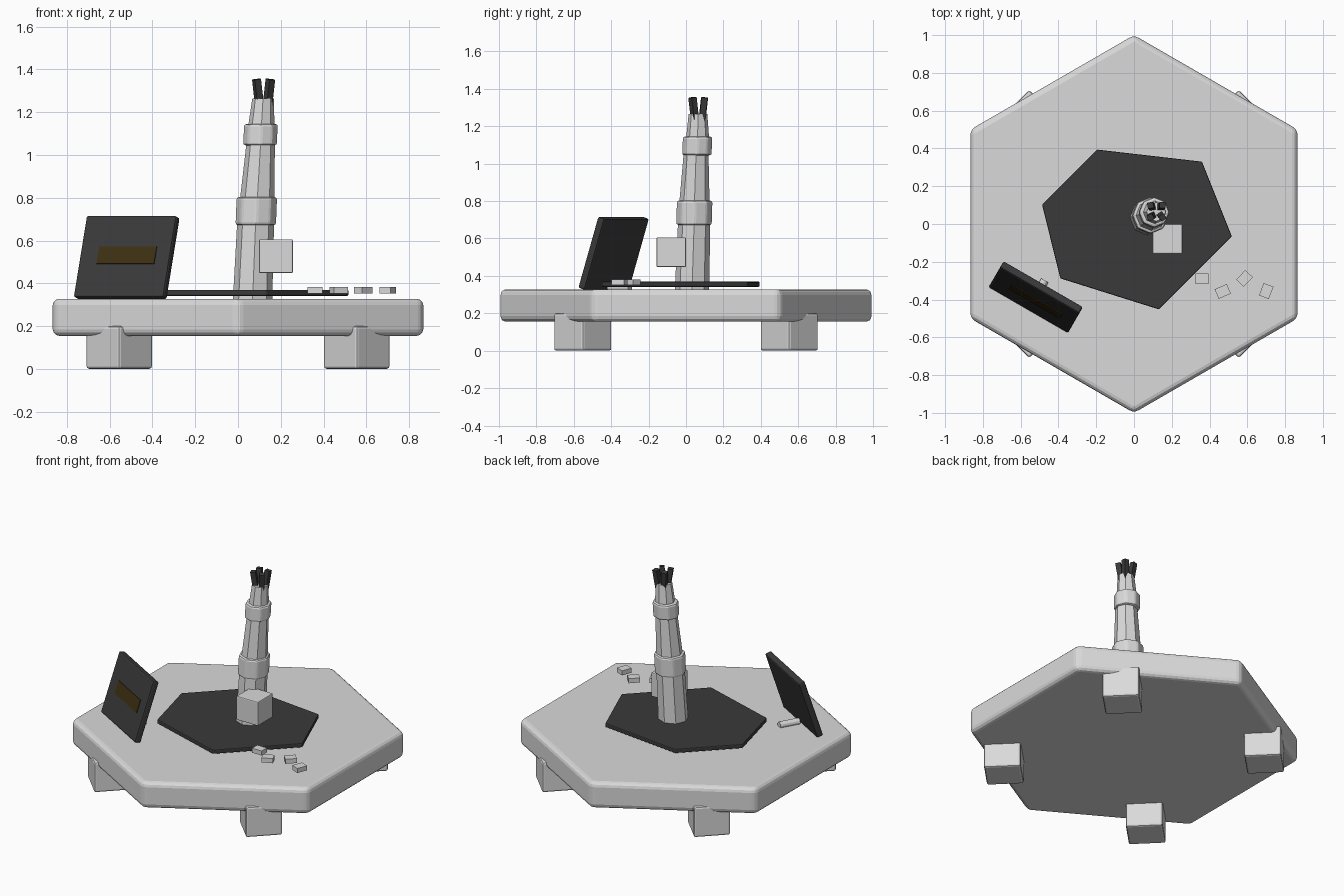
import bpy, bmesh, math
from mathutils import Matrix, Vector

if "Cube" in bpy.data.objects:
    bpy.data.objects.remove(bpy.data.objects["Cube"])


def material(name, rgb):
    m = bpy.data.materials.new(name)
    m.diffuse_color = (*rgb, 1)
    m.use_nodes = True
    m.node_tree.nodes["Principled BSDF"].inputs["Base Color"].default_value = m.diffuse_color
    return m


LIGHT = material("light_grey", (0.70, 0.70, 0.70))
DARK = material("dark_grey", (0.042, 0.042, 0.042))
AMBER = material("dark_amber", (0.048, 0.030, 0.006))


def finish(name, bm, mat, bevel=0, segments=2, matrix=None):
    bmesh.ops.recalc_face_normals(bm, faces=bm.faces[:])
    me = bpy.data.meshes.new(name)
    bm.to_mesh(me)
    bm.free()
    ob = bpy.data.objects.new(name, me)
    bpy.context.collection.objects.link(ob)
    me.materials.append(mat)
    if matrix:
        ob.matrix_world = matrix
    if bevel:
        mod = ob.modifiers.new("bevel", "BEVEL")
        mod.width, mod.segments = bevel, segments
        mod.limit_method = "ANGLE"
        mod.angle_limit = math.radians(40)
    return ob


def box(name, size, matrix, mat, bevel=0):
    bm = bmesh.new()
    bmesh.ops.create_cube(bm, size=1)
    bmesh.ops.scale(bm, vec=size, verts=bm.verts[:])
    return finish(name, bm, mat, bevel, matrix=matrix)


def prism(name, points, z0, z1, mat, bevel=0, segments=2):
    bm = bmesh.new()
    face = bm.faces.new([bm.verts.new((x, y, z0)) for x, y in points])
    ext = bmesh.ops.extrude_face_region(bm, geom=[face])
    top = [g for g in ext["geom"] if isinstance(g, bmesh.types.BMVert)]
    bmesh.ops.translate(bm, vec=(0, 0, z1 - z0), verts=top)
    return finish(name, bm, mat, bevel, segments)


def column(name, sections, mat, bevel=0, sides=8):
    """Loft of octagons, each given as x, y, z, radius."""
    bm = bmesh.new()
    rings = []
    for x, y, z, r in sections:
        rings.append([bm.verts.new((x + r * math.cos(math.tau * i / sides),
                                    y + r * math.sin(math.tau * i / sides), z))
                      for i in range(sides)])
    for a, b in zip(rings, rings[1:]):
        for i in range(sides):
            j = (i + 1) % sides
            bm.faces.new((a[i], a[j], b[j], b[i]))
    bm.faces.new(rings[0])
    bm.faces.new(rings[-1])
    return finish(name, bm, mat, bevel)


def place(x, y, z, rot_z=0, rot_x=0):
    return (Matrix.Translation((x, y, z)) @ Matrix.Rotation(rot_z, 4, "Z")
            @ Matrix.Rotation(rot_x, 4, "X"))


# Hexagonal platform
hexagon = [(math.cos(math.radians(30 + 60 * i)), math.sin(math.radians(30 + 60 * i)))
           for i in range(6)]
prism("platform", hexagon, 0.155, 0.328, LIGHT, 0.03, 3)

# Four feet turned to the diagonals
for sx, side in ((-1, "left"), (1, "right")):
    for sy, end in ((-1, "front"), (1, "back")):
        box(f"{end}_{side}_foot", (0.222, 0.222, 0.2),
            place(0.555 * sx, 0.552 * sy, 0.1, math.radians(45)), LIGHT, 0.012)

# Irregular dark deck plate
prism("deck_plate", [(-0.196, 0.394), (0.36, 0.33), (0.518, -0.066),
                     (0.132, -0.452), (-0.39, -0.288), (-0.487, 0.103)],
      0.342, 0.37, DARK, 0.006)

# Leaning column with two collars
column("column_lower", [(0.068, 0.032, 0.32, 0.092), (0.083, 0.044, 0.70, 0.086)], LIGHT)
column("lower_collar", [(0.083, 0.043, 0.672, 0.097), (0.088, 0.046, 0.803, 0.097)], LIGHT, 0.012)
column("column_middle", [(0.09, 0.045, 0.79, 0.081), (0.106, 0.054, 1.06, 0.066)], LIGHT)
column("upper_collar", [(0.103, 0.058, 1.045, 0.081), (0.107, 0.062, 1.145, 0.081)], LIGHT, 0.012)
column("column_upper", [(0.109, 0.062, 1.13, 0.062), (0.117, 0.064, 1.265, 0.05)], LIGHT)

# Four dark prongs on the tip, splaying outward
for i in range(4):
    a = math.radians(45 + 90 * i)
    out = Vector((math.cos(a), math.sin(a), 0))
    tilt = Matrix.Rotation(math.radians(9), 4, Vector((-out.y, out.x, 0)))
    pos = Vector((0.119, 0.067, 1.292)) + out * 0.036
    box(f"prong_{i + 1}", (0.032, 0.032, 0.125), Matrix.Translation(pos) @ tilt
        @ Matrix.Rotation(math.radians(12 * i), 4, "Z"), DARK)

# Box mounted on the column
box("side_box", (0.158, 0.158, 0.158), place(0.177, -0.079, 0.527), LIGHT, 0.006)

# Leaning control panel with its display and rear prop
panel = place(-0.52, -0.387, 0.521, math.radians(-30), math.radians(-18))
box("control_panel", (0.485, 0.042, 0.4), panel, DARK, 0.01)
box("panel_display", (0.31, 0.008, 0.085),
    panel @ Matrix.Translation((0.012, -0.021, 0.004)), AMBER)
bm = bmesh.new()
bmesh.ops.create_cone(bm, cap_ends=True, segments=12, radius1=0.022, radius2=0.022, depth=0.13)
finish("panel_prop", bm, LIGHT,
       matrix=place(-0.505, -0.355, 0.338, math.radians(-30), math.radians(90)))

# Four loose keys, each turned further than the last
for i, (x, y) in enumerate([(0.36, -0.29), (0.47, -0.357), (0.585, -0.288), (0.70, -0.355)]):
    box(f"key_{i + 1}", (0.07, 0.055, 0.03), place(x, y, 0.367, 0.4 * i), LIGHT)
